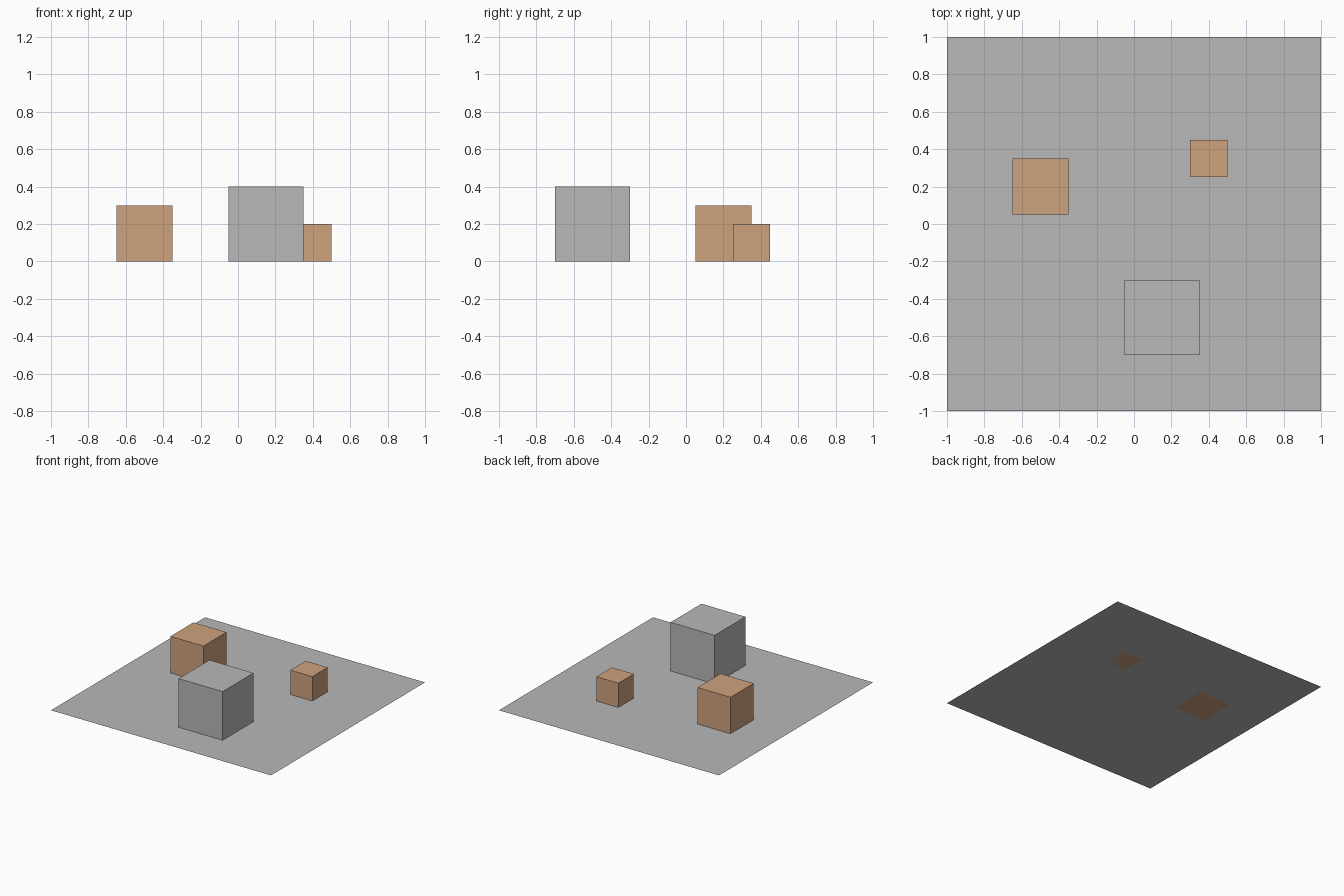
import bpy

if "Cube" in bpy.data.objects:
    bpy.data.objects.remove(bpy.data.objects["Cube"])


def material(name, rgb):
    mat = bpy.data.materials.new(name)
    mat.diffuse_color = (*rgb, 1.0)
    mat.use_nodes = True
    mat.node_tree.nodes["Principled BSDF"].inputs["Base Color"].default_value = mat.diffuse_color
    return mat


def block(name, size, x, y, mat):
    """Cube resting on the ground."""
    bpy.ops.mesh.primitive_cube_add(size=size, location=(x, y, size / 2))
    obj = bpy.context.object
    obj.name = name
    obj.data.materials.append(mat)


grey = material("grey", (0.48, 0.48, 0.48))
tan = material("tan_orange", (0.62, 0.36, 0.21))

# Flat ground sheet
bpy.ops.mesh.primitive_plane_add(size=2, location=(0, 0, 0))
ground = bpy.context.object
ground.name = "ground_sheet"
ground.data.materials.append(grey)

# Three blocks standing on the sheet
block("large_block", 0.4, 0.15, -0.5, grey)
block("medium_block", 0.3, -0.5, 0.2, tan)
block("small_block", 0.2, 0.4, 0.35, tan)
